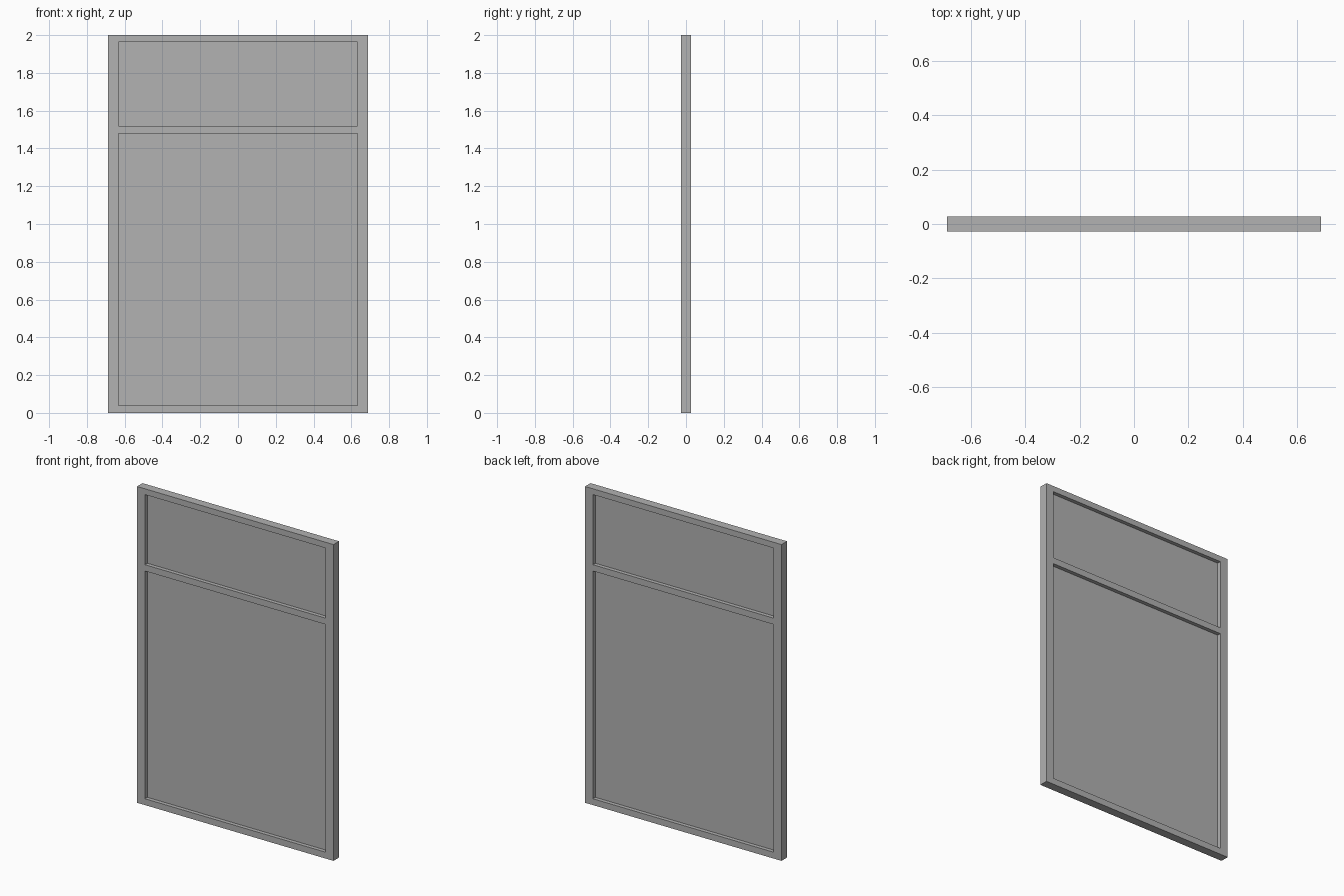
import bpy
import bmesh
import math

# Remove the default cube
cube = bpy.data.objects.get("Cube")
if cube:
    bpy.data.objects.remove(cube, do_unlink=True)

# Overall sizes
HALF_W, HEIGHT, DEPTH = 0.687, 2.0, 0.055
OPEN_X = 0.632
OPENINGS = {"lower_panel": (0.04, 1.48), "upper_panel": (1.52, 1.963)}
PANEL_DEPTH = 0.006

# Single grey finish
grey = bpy.data.materials.new("plain_grey")
grey.use_nodes = True
colour = (0.445, 0.445, 0.445, 1)
grey.diffuse_color = colour
grey.node_tree.nodes["Principled BSDF"].inputs["Base Color"].default_value = colour


def slab(name, xs, zs, depth, skip=()):
    """Grid of cells in the xz plane, minus skipped cells, thickened about y = 0."""
    bm = bmesh.new()
    rows = [[bm.verts.new((x, -depth / 2, z)) for x in xs] for z in zs]
    for r in range(len(zs) - 1):
        for c in range(len(xs) - 1):
            if (c, r) not in skip:
                bm.faces.new((rows[r][c], rows[r][c + 1],
                              rows[r + 1][c + 1], rows[r + 1][c]))
    back = bmesh.ops.extrude_face_region(bm, geom=bm.faces[:], use_keep_orig=True)
    moved = [g for g in back["geom"] if isinstance(g, bmesh.types.BMVert)]
    bmesh.ops.translate(bm, vec=(0, depth, 0), verts=moved)
    bmesh.ops.recalc_face_normals(bm, faces=bm.faces[:])
    mesh = bpy.data.meshes.new(name)
    bm.to_mesh(mesh)
    bm.free()
    mesh.materials.append(grey)
    obj = bpy.data.objects.new(name, mesh)
    bpy.context.collection.objects.link(obj)
    return obj


# Frame with stiles, rails and a crossbar around two openings
levels = [0] + [z for span in OPENINGS.values() for z in span] + [HEIGHT]
slab("frame", (-HALF_W, -OPEN_X, OPEN_X, HALF_W), levels, DEPTH,
     skip={(1, 1), (1, 3)})

# Thin panels set midway into each opening
for name, span in OPENINGS.items():
    slab(name, (-OPEN_X, OPEN_X), span, PANEL_DEPTH)
